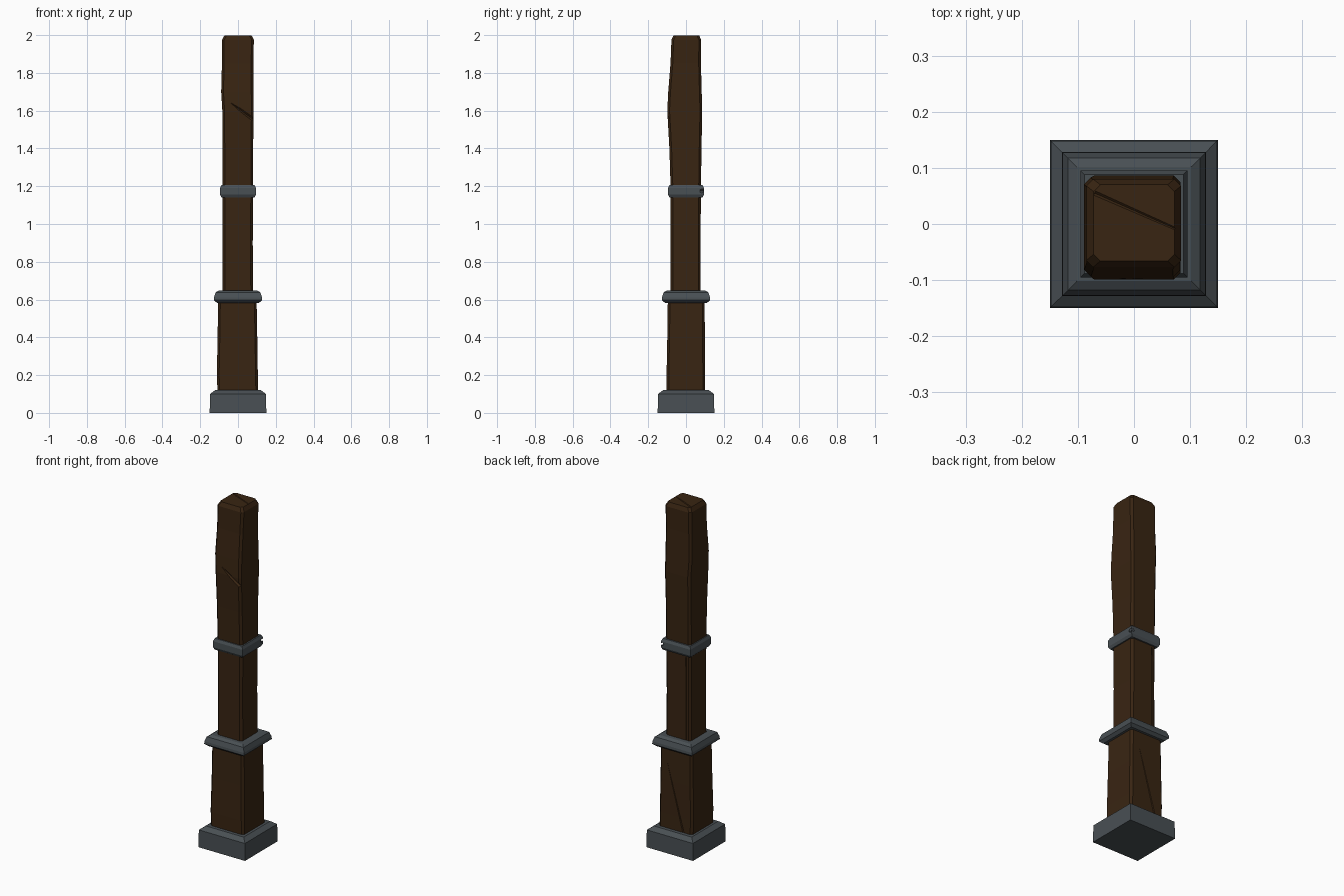
import bpy, bmesh, math
from mathutils import Vector, Matrix

if "Cube" in bpy.data.objects:
    bpy.data.objects.remove(bpy.data.objects["Cube"])


def material(name, rgb):
    m = bpy.data.materials.new(name)
    m.diffuse_color = (*rgb, 1)
    m.use_nodes = True
    m.node_tree.nodes["Principled BSDF"].inputs["Base Color"].default_value = m.diffuse_color
    return m


WOOD = material("dark wood", (0.040, 0.018, 0.006))
IRON = material("grey iron", (0.066, 0.079, 0.088))


def add_object(name, bm, mat=None):
    bmesh.ops.recalc_face_normals(bm, faces=bm.faces)
    me = bpy.data.meshes.new(name)
    bm.to_mesh(me)
    bm.free()
    ob = bpy.data.objects.new(name, me)
    bpy.context.collection.objects.link(ob)
    if mat:
        me.materials.append(mat)
    return ob


def ring(x0, x1, y0, y1, c):
    """Rectangle outline, with chamfered corners when c > 0."""
    if c == 0:
        return [(x0, y0), (x1, y0), (x1, y1), (x0, y1)]
    return [(x0 + c, y0), (x1 - c, y0), (x1, y0 + c), (x1, y1 - c),
            (x1 - c, y1), (x0 + c, y1), (x0, y1 - c), (x0, y0 + c)]


def loft(name, sections, c, mat):
    """Skin a stack of sections (z, x0, x1, y0, y1) with flat faces."""
    bm = bmesh.new()
    rows = [[bm.verts.new((x, y, z)) for x, y in ring(*s, c)] for z, *s in sections]
    n = len(rows[0])
    for a, b in zip(rows, rows[1:]):
        for i in range(n):
            j = (i + 1) % n
            bm.faces.new((a[i], a[j], b[j], b[i]))
    bm.faces.new(rows[0][::-1])
    bm.faces.new(rows[-1])
    return add_object(name, bm, mat)


def square(z, h):
    return (z, -h, h, -h, h)


def notch(target, start, end, size):
    """Carve a V groove along a line, used for cracks and chips."""
    a, b = Vector(start), Vector(end)
    d = b - a
    bm = bmesh.new()
    bmesh.ops.create_cone(bm, cap_ends=True, segments=4, radius1=size,
                          radius2=size * 0.5, depth=d.length)
    bm.transform(Matrix.Translation((a + b) / 2)
                 @ d.to_track_quat('Z', 'Y').to_matrix().to_4x4())
    cutter = add_object("groove_cutter", bm)
    cutter.hide_render = True
    cutter.hide_viewport = True
    cutter.display_type = 'WIRE'
    mod = target.modifiers.new("groove", 'BOOLEAN')
    mod.operation = 'DIFFERENCE'
    mod.solver = 'EXACT'
    mod.object = cutter


# Wooden shaft: wide lower section and slim, slightly warped upper section
lower = loft("lower_post", [
    (0.08, -0.107, 0.107, -0.102, 0.102),
    (0.20, -0.112, 0.105, -0.103, 0.101),
    (0.40, -0.108, 0.102, -0.099, 0.100),
    (0.62, -0.105, 0.098, -0.096, 0.098)], 0.012, WOOD)

upper = loft("upper_post", [
    (0.60, -0.082, 0.080, -0.081, 0.078),
    (0.90, -0.081, 0.078, -0.081, 0.077),
    (1.18, -0.082, 0.080, -0.081, 0.079),
    (1.40, -0.082, 0.080, -0.088, 0.082),
    (1.60, -0.083, 0.083, -0.099, 0.086),
    (1.70, -0.089, 0.082, -0.094, 0.083),
    (1.85, -0.085, 0.081, -0.082, 0.079),
    (1.975, -0.085, 0.084, -0.077, 0.080),
    (1.998, -0.072, 0.072, -0.066, 0.070)], 0.012, WOOD)

# Iron foot and the two bands
foot = loft("base_block", [square(0, 0.15), square(0.10, 0.148),
                           square(0.12, 0.122)], 0, IRON)
loft("lower_band", [square(0.583, 0.112), square(0.597, 0.128),
                    square(0.612, 0.127), square(0.638, 0.118),
                    square(0.648, 0.102)], 0, IRON)
band = loft("upper_band", [square(1.140, 0.087), square(1.155, 0.095),
                           square(1.190, 0.095), square(1.206, 0.088)], 0, IRON)

# Cracks in the wood
notch(upper, (0.10, -0.094, 1.54), (-0.05, -0.103, 1.65), 0.011)
notch(upper, (0.080, -0.10, 1.12), (0.081, 0.10, 0.90), 0.006)
notch(upper, (-0.07, 0.055, 2.002), (0.10, -0.02, 2.0), 0.008)
notch(upper, (-0.055, 0.083, 0.62), (-0.055, 0.080, 1.13), 0.007)
notch(lower, (-0.06, 0.103, 0.10), (0.05, 0.102, 0.50), 0.006)

# Chips in the iron
notch(foot, (-0.03, 0.154, 0.11), (0.03, 0.154, 0.11), 0.016)
notch(foot, (0.09, -0.145, 0.118), (0.16, -0.145, 0.10), 0.014)
notch(band, (0.10, 0.08, 1.175), (0.08, 0.10, 1.175), 0.014)
